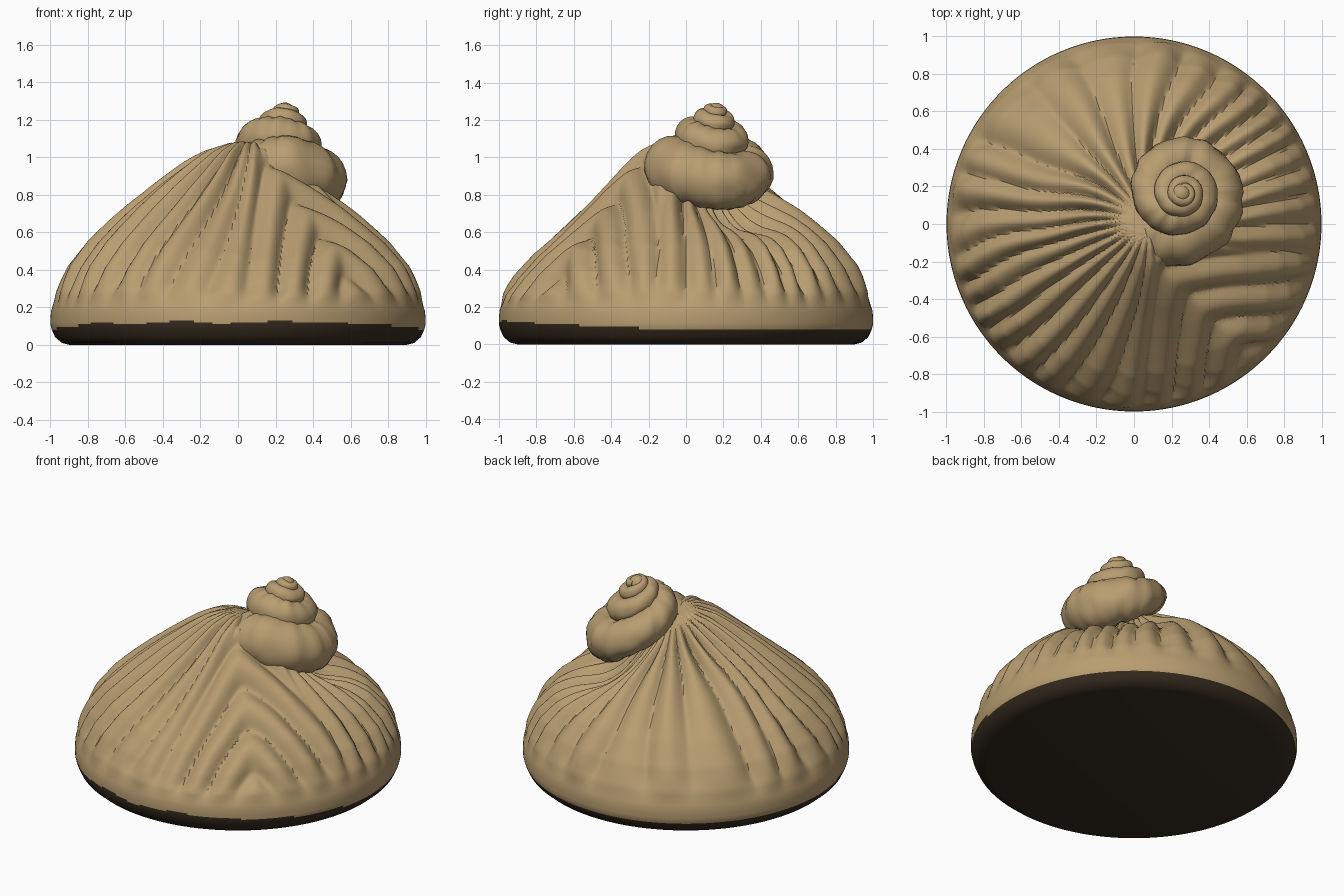
import bpy, bmesh, math
from mathutils import Vector, noise

cube = bpy.data.objects.get("Cube")
if cube:
    bpy.data.objects.remove(cube, do_unlink=True)


def material(name, rgb):
    m = bpy.data.materials.new(name)
    m.use_nodes = True
    m.diffuse_color = (*rgb, 1)
    m.node_tree.nodes["Principled BSDF"].inputs["Base Color"].default_value = (*rgb, 1)
    return m


tan = material("tan shell", (0.48, 0.338, 0.165))
dark = material("dark underside", (0.036, 0.024, 0.013))


def smooth(a, b, x):
    t = min(1, max(0, (x - a) / (b - a)))
    return t * t * (3 - 2 * t)


def loft(name, rings, mats, rule=None):
    """Skin closed rings of points and close both ends with a fan."""
    bm = bmesh.new()
    loops = [[bm.verts.new(p) for p in ring] for ring in rings]
    n = len(loops[0])
    for a, b in zip(loops, loops[1:]):
        for i in range(n):
            j = (i + 1) % n
            bm.faces.new((a[i], a[j], b[j], b[i]))
    for loop in (loops[0], loops[-1]):
        mid = bm.verts.new(sum((v.co for v in loop), Vector()) / n)
        for i in range(n):
            bm.faces.new((loop[i], loop[(i + 1) % n], mid))
    bmesh.ops.recalc_face_normals(bm, faces=bm.faces)
    if rule:
        for f in bm.faces:
            f.material_index = rule(f.calc_center_median())
    mesh = bpy.data.meshes.new(name)
    bm.to_mesh(mesh)
    bm.free()
    for m in mats:
        mesh.materials.append(m)
    obj = bpy.data.objects.new(name, mesh)
    bpy.context.collection.objects.link(obj)
    bpy.ops.object.select_all(action="DESELECT")
    obj.select_set(True)
    bpy.context.view_layer.objects.active = obj
    bpy.ops.object.shade_smooth_by_angle(angle=math.radians(40))
    return obj


# Rounded rim and sloping flank of the body, as radius and height
RIM = [(0.9, 0), (0.94, 0.01), (0.975, 0.04), (0.993, 0.08), (0.997, 0.095),
       (1, 0.11), (1, 0.12), (1, 0.13), (1, 0.145), (0.997, 0.18)]
FLANK = [(0.997, 0.18), (0.968, 0.28), (0.9, 0.41), (0.8, 0.535),
         (0.7, 0.63), (0.6, 0.72), (0.45, 0.845), (0.33, 0.935),
         (0.2, 1.03), (0.1, 1.085), (0.03, 1.1)]


def crease(u):
    """Broad ridge with a tight, slightly softened valley."""
    return 2 * math.sqrt(math.sin(u) ** 2 + 0.02) - 1.35


def fold(x, y):
    """Swept radial folds, with chevrons where they part at the front."""
    dx, dy = x - 0.07, y - 0.03
    r, a = math.hypot(dx, dy), math.atan2(dy, dx)
    jitter = noise.noise(Vector((x * 2, y * 2, 1)))
    u = a - 0.24 * r * math.sin(2 * a + 2.1) + 0.1 * jitter
    radial = 0.8 * crease(u * 14) + 0.35 * crease(u * 6 + 1)
    radial *= 1 + 0.35 * noise.noise(Vector((x * 3, y * 3, 5)))
    d, s = (dx - dy) / math.sqrt(2), (dx + dy) / math.sqrt(2)
    chevron = crease((d - 0.75 * math.hypot(s + 0.13, 0.03) + 0.07 * jitter) * 15 - 0.3)
    off = abs((a + 0.95 + math.pi) % (2 * math.pi) - math.pi)
    w = (1 - smooth(0.4, 0.9, off)) * smooth(0.12, 0.3, r)
    return (radial * (1 - w) + chevron * w) * smooth(0.04, 0.35, r)


def bump(x, y, cx, cy, spread):
    return math.exp(-((x - cx) ** 2 + (y - cy) ** 2) / spread)


def body_rings():
    fine = list(RIM)
    for (r0, z0), (r1, z1) in zip(FLANK, FLANK[1:]):
        k = max(2, round(math.hypot(r1 - r0, z1 - z0) / 0.02))
        fine += [(r0 + (r1 - r0) * i / k, z0 + (z1 - z0) * i / k)
                 for i in range(1, k + 1)]
    rings, count = [], 320
    for i, (r, z) in enumerate(fine):
        (ra, za), (rb, zb) = fine[max(0, i - 1)], fine[min(len(fine) - 1, i + 1)]
        size = math.hypot(rb - ra, zb - za)
        nr, nz = (zb - za) / size, (ra - rb) / size
        shift, ring = (1 - r) ** 3, []
        for k in range(count):
            c, s = math.cos(math.tau * k / count), math.sin(math.tau * k / count)
            x, y = r * c + 0.08 * shift, r * s - 0.05 * shift
            h = 0.032 * fold(x, y) * smooth(0.18, 0.38, z)
            # hollow beneath the coil, swell before it, flatter front flank
            lift = 0.03 * bump(x, y, 0.12, -0.28, 0.03)
            lift -= 0.24 * bump(x, y, 0.32, 0.26, 0.07)
            lift -= 0.085 * bump(x, y, 0.17, -0.7, 0.16) * smooth(0.18, 0.42, z)
            ring.append((x + h * nr * c, y + h * nr * s,
                         z + h * nz + lift * smooth(0, 0.3, z)))
        rings.append(ring)
    return rings


def is_dark(p):
    front = smooth(0.1, 1, -p.y)
    edge = 0.085 + (0.037 + 0.02 * noise.noise(p * 5)) * front
    return 1 if p.z < edge else 0


loft("ribbed_body", body_rings(), [tan, dark], is_dark)


# Coiled spire: a tapering tube turning clockwise as it widens and sinks
def spire_rings():
    first, last, per_turn, sides = 3.5, -0.2, 64, 24
    rings = []
    steps = int((first - last) * per_turn)
    for i in range(steps + 1):
        back = first + (last - first) * i / steps
        a = -1.4 + math.tau * back
        reach = 0.39 * 0.565 ** max(back, 0)
        tube, path = 0.43 * reach, 0.57 * reach
        c, s = math.cos(a), math.sin(a)
        height = 1.32 - 1.13 * reach - path * (0.28 * c + 0.33 * s)
        # the open end tucks down into the body
        height += 0.5 * min(back, 0)
        ring = []
        for k in range(sides):
            b = math.tau * k / sides
            lump = noise.noise(Vector((c * reach, s * reach, reach + b * 0.05)) * 14)
            t = tube * (1 + 0.1 * lump + 0.015 * math.sin(a * 13) * smooth(0.1, 0.3, reach))
            out = path + t * math.cos(b)
            ring.append((0.27 - 0.1 * reach + out * c, 0.165 + out * s,
                         height + 1.05 * t * math.sin(b)))
        rings.append(ring)
    return rings


loft("coiled_spire", spire_rings(), [tan])

# Rounded tip that closes the coil
bpy.ops.mesh.primitive_uv_sphere_add(segments=24, ring_count=12, radius=0.055,
                                     location=(0.25, 0.16, 1.237))
tip = bpy.context.object
tip.name = "spire_tip"
tip.data.materials.append(tan)
bpy.ops.object.shade_smooth_by_angle()
